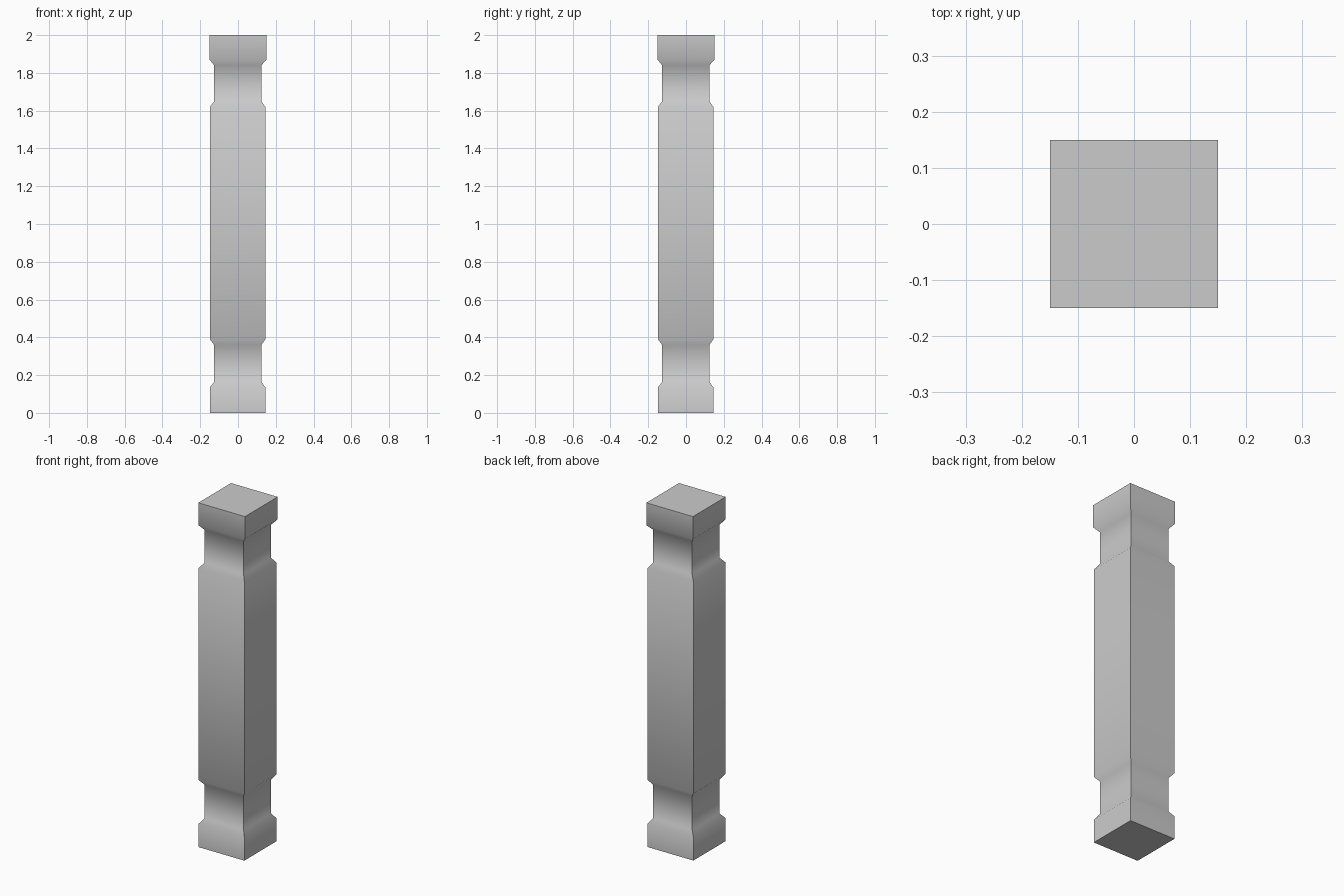
import bpy, bmesh, math

if "Cube" in bpy.data.objects:
    bpy.data.objects.remove(bpy.data.objects["Cube"])

# Profile of the square post: (centre offset, half width, height)
profile = [
    (-0.002, 0.147, 0.00), (-0.002, 0.147, 0.135),   # foot block
    (-0.001, 0.125, 0.165), (-0.001, 0.125, 0.36),   # lower neck
    (-0.002, 0.147, 0.39), (-0.002, 0.147, 1.62),    # shaft
    (-0.001, 0.125, 1.65), (-0.001, 0.125, 1.84),    # upper neck
    (0.0, 0.15, 1.87), (0.0, 0.15, 2.00),            # top block
]

bm = bmesh.new()
rings = [[bm.verts.new((c + sx * h, c + sy * h, z))
          for sx, sy in ((-1, -1), (1, -1), (1, 1), (-1, 1))]
         for c, h, z in profile]

# Side walls between neighbouring rings
for low, high in zip(rings, rings[1:]):
    for i in range(4):
        j = (i + 1) % 4
        bm.faces.new((low[i], low[j], high[j], high[i]))

# End caps
bm.faces.new(rings[0][::-1])
bm.faces.new(rings[-1])

mesh = bpy.data.meshes.new("square_post")
bm.to_mesh(mesh)
bm.free()
post = bpy.data.objects.new("square_post", mesh)
bpy.context.collection.objects.link(post)

# Smooth over the chamfers, keep the corners sharp
bpy.context.view_layer.objects.active = post
post.select_set(True)
bpy.ops.object.shade_smooth_by_angle(angle=math.radians(60))
